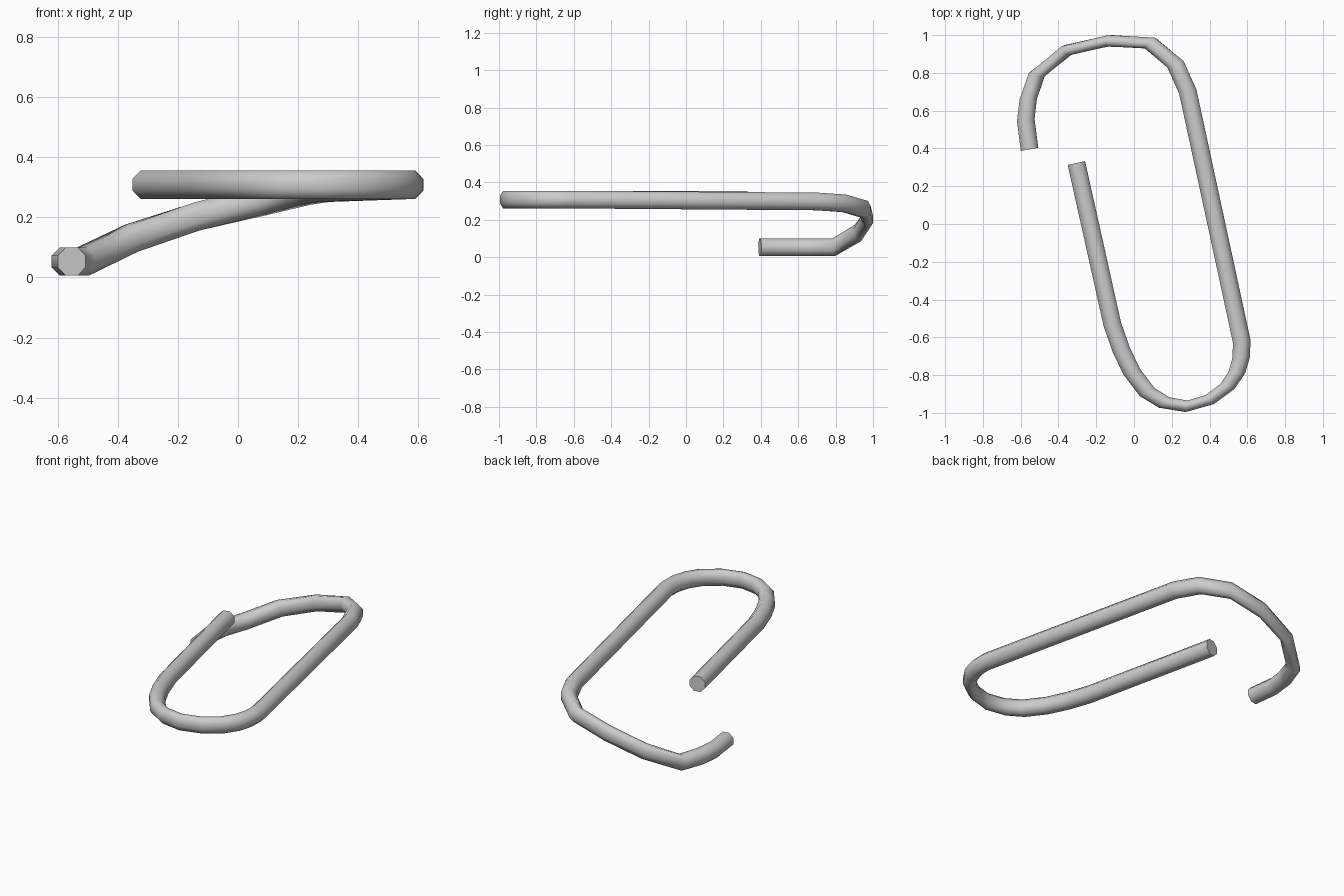
import bpy, bmesh, math
from mathutils import Vector, Matrix

if "Cube" in bpy.data.objects:
    bpy.data.objects.remove(bpy.data.objects["Cube"])

SIDES = 8
RADIUS = 0.051
SQUASH = 0.63   # wire is thinner along the length of the clip

# Centre line of the bent wire
path = [
    # low outer end and hook
    (-0.553, 0.395, 0.053), (-0.573, 0.55, 0.053), (-0.56, 0.66, 0.053),
    (-0.515, 0.79, 0.053),
    # rising top bend
    (-0.355, 0.92, 0.13), (-0.135, 0.97, 0.203), (0.085, 0.958, 0.255),
    (0.22, 0.845, 0.288), (0.285, 0.70, 0.298),
    # long straight and bottom bend
    (0.57, -0.62, 0.308), (0.568, -0.705, 0.308), (0.545, -0.785, 0.308),
    (0.495, -0.86, 0.308), (0.40, -0.93, 0.308), (0.278, -0.965, 0.308),
    (0.16, -0.945, 0.308), (0.07, -0.89, 0.308), (-0.01, -0.785, 0.308),
    (-0.066, -0.67, 0.308), (-0.115, -0.53, 0.308),
    # inner straight end
    (-0.305, 0.323, 0.308),
]

# Space in which the wire has a round section: along the clip axis, unsquashed
turn = Matrix.Rotation(math.radians(12), 4, 'Z')
to_clip = turn @ Matrix.Diagonal((1, SQUASH, 1, 1))
from_clip = to_clip.inverted()
pts = [from_clip @ Vector(p) for p in path]

# Sweep an octagon along the path
bm = bmesh.new()
rings = []
for i, p in enumerate(pts):
    tangent = Vector((0, 0, 0))
    if i > 0:
        tangent += (p - pts[i - 1]).normalized()
    if i < len(pts) - 1:
        tangent += (pts[i + 1] - p).normalized()
    tangent.normalize()
    side = tangent.cross(Vector((0, 0, 1))).normalized()
    up = side.cross(tangent)
    ring = []
    for k in range(SIDES):
        a = 2 * math.pi * (k + 0.5) / SIDES
        v = p + RADIUS * (math.cos(a) * side + math.sin(a) * up)
        ring.append(bm.verts.new(to_clip @ v))
    rings.append(ring)
for r0, r1 in zip(rings, rings[1:]):
    for k in range(SIDES):
        n = (k + 1) % SIDES
        bm.faces.new((r0[k], r0[n], r1[n], r1[k]))
# End caps
bm.faces.new(rings[0])
bm.faces.new(rings[-1])
bmesh.ops.recalc_face_normals(bm, faces=bm.faces)

mesh = bpy.data.meshes.new("paper_clip_wire")
bm.to_mesh(mesh)
bm.free()
wire = bpy.data.objects.new("paper_clip_wire", mesh)
bpy.context.collection.objects.link(wire)

# Smooth sides, sharp caps
bpy.context.view_layer.objects.active = wire
wire.select_set(True)
bpy.ops.object.shade_smooth_by_angle(angle=math.radians(60))
